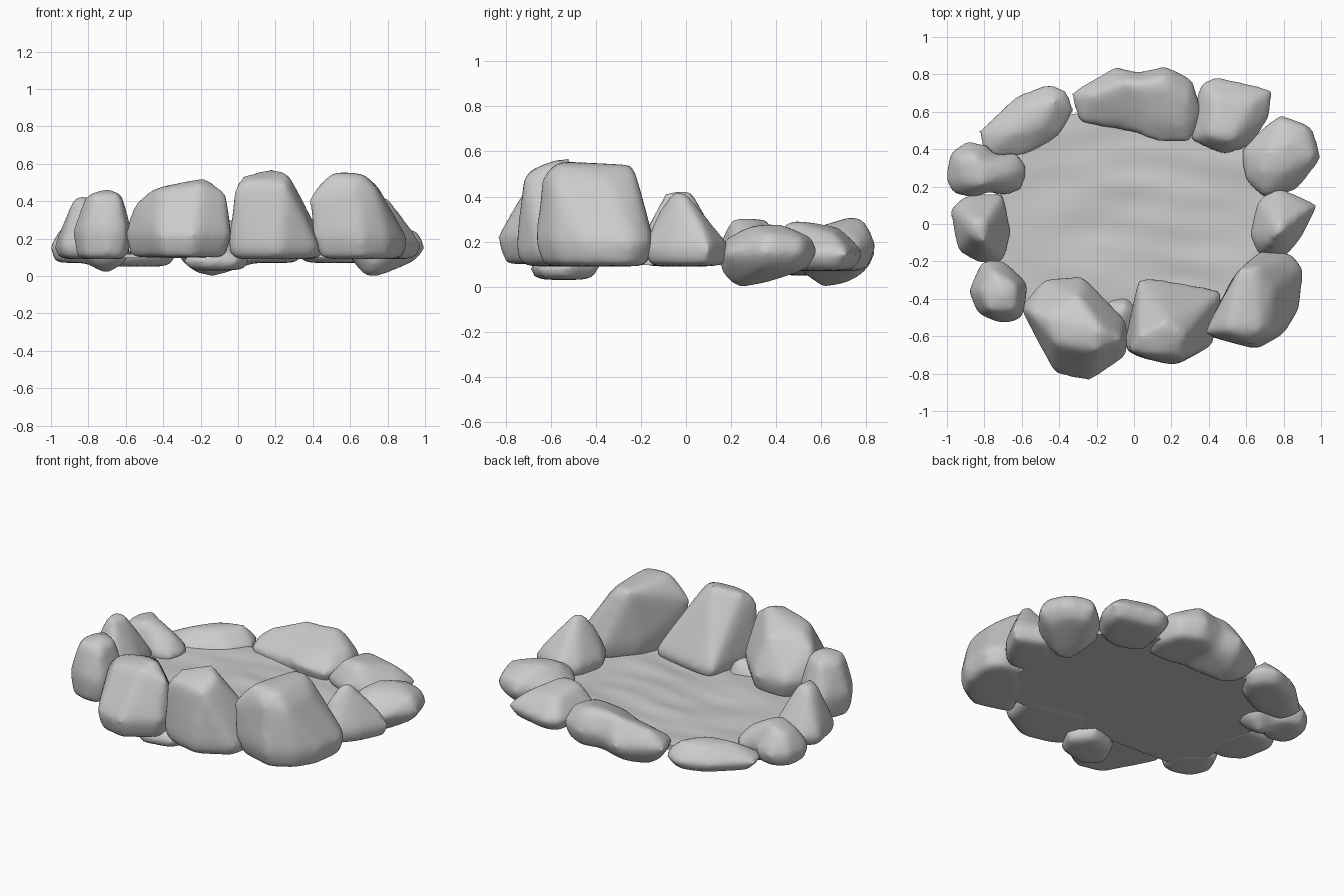
import bpy, bmesh
from mathutils import Vector, noise

cube = bpy.data.objects.get("Cube")
if cube:
    bpy.data.objects.remove(cube, do_unlink=True)

stone = bpy.data.materials.new("stone_grey")
stone.use_nodes = True
stone.diffuse_color = (.6, .6, .6, 1)
stone.node_tree.nodes["Principled BSDF"].inputs["Base Color"].default_value = stone.diffuse_color


def make_object(name, bm):
    """Turn a bmesh into a smooth shaded stone object."""
    bmesh.ops.recalc_face_normals(bm, faces=bm.faces)
    mesh = bpy.data.meshes.new(name)
    bm.to_mesh(mesh)
    bm.free()
    mesh.materials.append(stone)
    mesh.polygons.foreach_set("use_smooth", [True] * len(mesh.polygons))
    obj = bpy.data.objects.new(name, mesh)
    bpy.context.scene.collection.objects.link(obj)
    return obj


def lobe(outline, crest, low, waist, foot=.92, keel=()):
    """Points of one rock lobe: foot ring, wide waist ring, crest above and keel below."""
    center = sum((Vector(p) for p in outline), Vector((0, 0))) / len(outline)
    points = []
    for scale, z in ((foot, low), (1.05, waist)):
        for p in outline:
            q = center.lerp(Vector(p), scale)
            points.append(Vector((q.x, q.y, z)))
    # exaggerate crest and keel slightly, as the later rounding wears them down
    points += [Vector((x, y, z + .02)) for x, y, z in crest]
    return points + [Vector((x, y, z - .015)) for x, y, z in keel]


def rock(name, *lobes):
    """Wrap each lobe in a hull, then fuse and round them into one rock."""
    bm = bmesh.new()
    for points in lobes:
        verts = [bm.verts.new(p) for p in points]
        hull = bmesh.ops.convex_hull(bm, input=verts)
        loose = {v for v in hull["geom_interior"] + hull["geom_unused"]
                 if isinstance(v, bmesh.types.BMVert)}
        bmesh.ops.delete(bm, geom=list(loose), context="VERTS")
    obj = make_object(name, bm)
    fuse = obj.modifiers.new("fuse", "REMESH")
    fuse.mode = "VOXEL"
    fuse.voxel_size = .02
    fuse.use_smooth_shade = True
    wear = obj.modifiers.new("wear", "SMOOTH")
    wear.factor = .5
    wear.iterations = 22


# Tall boulders along the front
rock("front_right_boulder", lobe(
    outline=[(-.6, -.45), (-.47, -.3), (-.27, -.29), (-.05, -.52), (-.05, -.7), (-.24, -.83), (-.42, -.79)],
    crest=[(-.56, -.47, .37), (-.45, -.5, .45), (-.3, -.38, .42), (-.17, -.56, .51), (-.2, -.68, .48),
           (-.42, -.64, .45), (-.06, -.62, .43)],
    low=.1, waist=.22))
rock("front_middle_boulder", lobe(
    outline=[(-.05, -.66), (.03, -.29), (.14, -.3), (.47, -.36), (.42, -.64), (.22, -.75), (.05, -.71)],
    crest=[(.02, -.6, .52), (.18, -.52, .56), (.27, -.6, .54), (-.02, -.69, .46), (.1, -.71, .49), (.26, -.72, .47)],
    low=.09, waist=.15))
rock("front_left_boulder", lobe(
    outline=[(.41, -.59), (.53, -.3), (.68, -.15), (.83, -.16), (.9, -.24), (.88, -.45), (.8, -.58), (.66, -.66)],
    crest=[(.37, -.59, .39), (.41, -.58, .45), (.5, -.57, .54), (.56, -.24, .52), (.65, -.23, .52),
           (.67, -.57, .53), (.75, -.35, .46), (.74, -.59, .45), (.62, -.64, .47)],
    low=.09, waist=.2))

# Flat pebble tucked under the front
rock("under_pebble", lobe(
    outline=[(-.3, -.6), (-.2, -.7), (0, -.66), (.07, -.52), (-.04, -.38), (-.22, -.43)],
    crest=[(-.05, -.43, .2), (-.12, -.55, .2)],
    low=.03, waist=.09, foot=.85))

# Rocks on the left side: one pointed, one leaning
rock("left_pointed_rock", lobe(
    outline=[(.62, -.06), (.66, .12), (.76, .2), (.98, .1), (.89, -.08), (.8, -.18), (.67, -.17)],
    crest=[(.77, 0, .41), (.75, -.06, .41), (.8, -.04, .41), (.72, -.12, .33), (.93, .08, .24)],
    low=.09, waist=.17))
rock("left_back_rock", lobe(
    outline=[(.57, .4), (.59, .24), (.7, .14), (.87, .18), (1, .35), (.95, .52), (.78, .58), (.65, .48)],
    crest=[(.68, .28, .24), (.8, .28, .25), (.82, .42, .26), (.72, .38, .26), (.8, .51, .22),
           (.97, .36, .22), (.7, .16, .19), (.92, .52, .2), (.78, .57, .2)],
    low=.08, waist=.15, foot=.8,
    keel=[(.68, .24, .01), (.76, .23, .01), (.78, .4, .05), (.68, .36, .03), (.72, .16, .06), (.79, .55, .09)]))

# Low rocks along the back
rock("back_left_rock", lobe(
    outline=[(.3, .45), (.35, .75), (.44, .79), (.74, .72), (.73, .58), (.63, .42), (.48, .37)],
    crest=[(.4, .47, .27), (.42, .68, .25), (.65, .66, .22), (.52, .45, .28)],
    low=.07, waist=.15, foot=.8))
rock("back_middle_rock",
     lobe(outline=[(-.34, .7), (-.29, .54), (-.05, .5), (.12, .47), (.1, .78), (-.1, .84)],
          crest=[(-.24, .68, .22), (-.05, .76, .29), (.12, .75, .29), (.08, .58, .23)],
          low=.07, waist=.15, foot=.85, keel=[(-.22, .66, .02), (-.13, .6, .01), (-.1, .72, .03)]),
     lobe(outline=[(-.04, .52), (.1, .45), (.3, .44), (.36, .6), (.31, .77), (.17, .84), (0, .8)],
          crest=[(.1, .55, .23), (.27, .53, .23), (.15, .76, .3), (0, .74, .29), (.17, .81, .26), (.3, .68, .24)],
          low=.07, waist=.18, foot=.85))
rock("back_right_rock", lobe(
    outline=[(-.83, .5), (-.79, .37), (-.58, .36), (-.4, .46), (-.32, .6), (-.36, .71), (-.45, .75), (-.62, .69)],
    crest=[(-.68, .47, .18), (-.5, .53, .2), (-.42, .66, .2), (-.56, .63, .19)],
    low=.05, waist=.12, foot=.8))

# Smaller rocks on the right side
rock("right_back_rock",
     lobe(outline=[(-1, .22), (-.99, .37), (-.9, .44), (-.77, .42), (-.74, .2), (-.85, .14), (-.96, .16)],
          crest=[(-.93, .22, .24), (-.81, .2, .29), (-.84, .36, .29), (-.94, .35, .25)],
          low=.07, waist=.16, foot=.85),
     lobe(outline=[(-.84, .36), (-.62, .38), (-.57, .3), (-.6, .18), (-.7, .15), (-.84, .2)],
          crest=[(-.8, .22, .29), (-.8, .33, .28), (-.65, .28, .22)],
          low=.08, waist=.14, foot=.85, keel=[(-.72, .27, .02), (-.68, .3, .03)]))
rock("right_pointed_rock", lobe(
    outline=[(-.98, .08), (-.9, .15), (-.7, .16), (-.66, -.05), (-.7, -.2), (-.82, -.21), (-.94, -.14)],
    crest=[(-.87, .02, .41), (-.79, .02, .41), (-.8, -.1, .4), (-.88, -.06, .39)],
    low=.09, waist=.16))
rock("right_front_rock", lobe(
    outline=[(-.88, -.36), (-.81, -.2), (-.7, -.2), (-.57, -.32), (-.6, -.5), (-.7, -.53), (-.83, -.48)],
    crest=[(-.82, -.36, .41), (-.75, -.25, .42), (-.62, -.33, .42), (-.63, -.47, .42), (-.78, -.47, .42),
           (-.7, -.37, .45)],
    low=.09, waist=.24))

# Ground slab with a flat underside and a gently rippled top
edge = [Vector(p) for p in [(-.74, -.36), (-.6, -.42), (0, -.45), (.58, -.45), (.7, -.2), (.74, .1),
                            (.7, .4), (.4, .62), (0, .64), (-.5, .56), (-.74, .3)]]
rim = [a.lerp(b, i / 6) for a, b in zip(edge, edge[1:] + edge[:1]) for i in range(6)]
bm = bmesh.new()
bottom = [bm.verts.new((p.x, p.y, .095)) for p in rim]
bm.faces.new(bottom)
outer = bottom
ring_count = 24
for ring in range(ring_count):
    inner = []
    for p in rim:
        q = p * (1 - ring / ring_count)
        ripple = noise.noise(Vector((q.x * 2.5, q.y * 7, 0)))
        inner.append(bm.verts.new((q.x, q.y, .125 + .016 * ripple)))
    for i in range(len(rim)):
        bm.faces.new((outer[i - 1], outer[i], inner[i], inner[i - 1]))
    outer = inner
bm.faces.new(outer)
slab = make_object("ground_slab", bm)
bpy.ops.object.select_all(action="DESELECT")
slab.select_set(True)
bpy.context.view_layer.objects.active = slab
bpy.ops.object.shade_smooth_by_angle()
